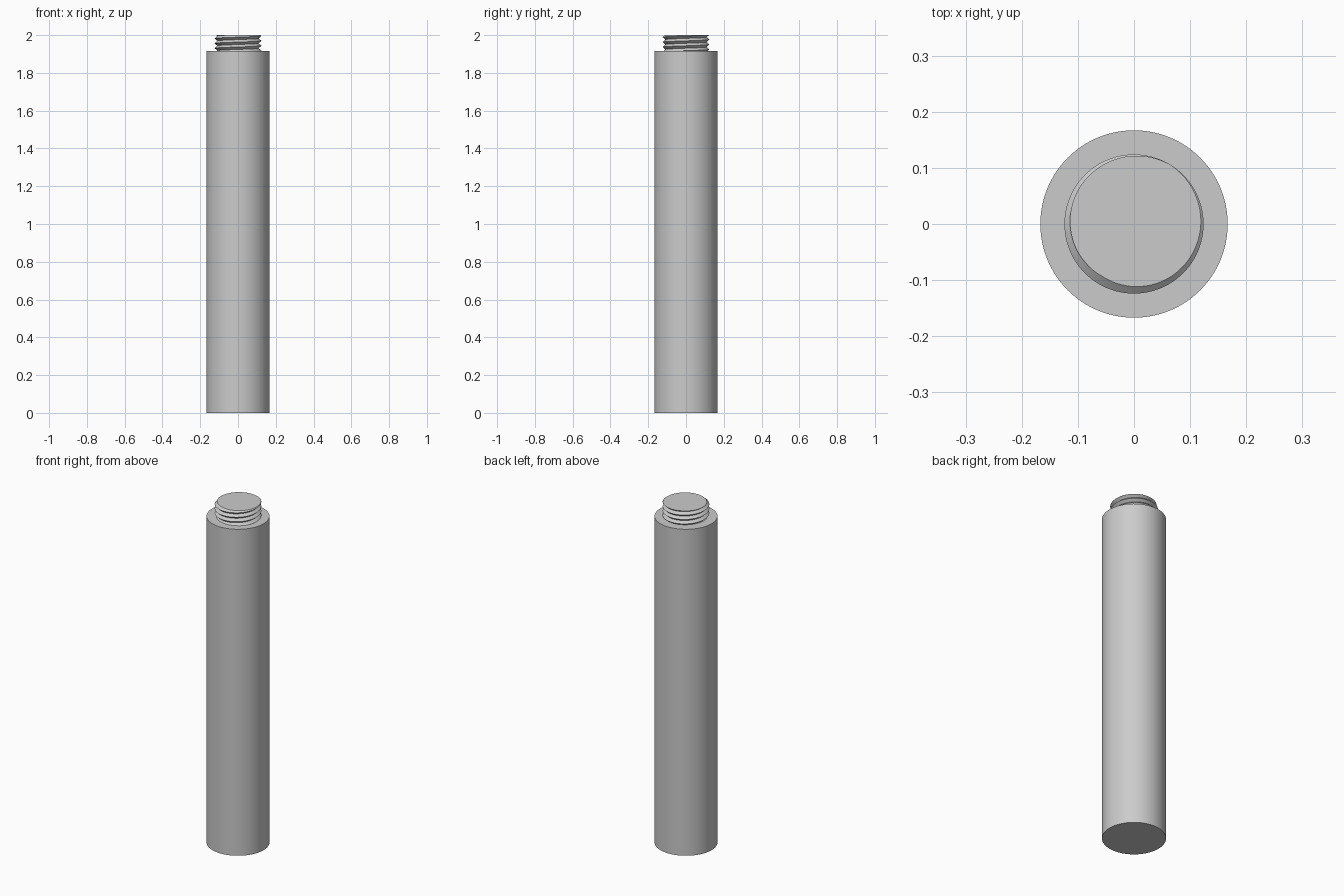
import bpy, bmesh, math

if "Cube" in bpy.data.objects:
    bpy.data.objects.remove(bpy.data.objects["Cube"], do_unlink=True)

BODY_R, BODY_TOP, TOP = 0.167, 1.915, 2.0
CREST, ROOT, PITCH = 0.124, 0.109, 0.026
SEGS = 96
CREST_ANGLE = math.radians(60)   # where a crest meets the top face

steel = bpy.data.materials.new("grey steel")
steel.use_nodes = True
colour = (0.6, 0.6, 0.6, 1)
steel.diffuse_color = colour
steel.node_tree.nodes["Principled BSDF"].inputs["Base Color"].default_value = colour


def finish(obj, name, angle):
    obj.name = name
    obj.data.materials.append(steel)
    bpy.ops.object.select_all(action="DESELECT")
    obj.select_set(True)
    bpy.context.view_layer.objects.active = obj
    bpy.ops.object.shade_smooth_by_angle(angle=math.radians(angle))


# Plain round bar
bpy.ops.mesh.primitive_cylinder_add(vertices=SEGS, radius=BODY_R, depth=BODY_TOP,
                                    location=(0, 0, BODY_TOP / 2))
finish(bpy.context.object, "bar", 30)


# Threaded stud: a V-shaped right-hand helix trimmed flat at both ends
def thread_radius(angle, z):
    turn = (z - TOP) / PITCH - (angle - CREST_ANGLE) / math.tau
    return CREST - (CREST - ROOT) * 2 * abs(turn - round(turn))


def thread_point(angle, half_turn):
    z = TOP + PITCH * (half_turn / 2 + (angle - CREST_ANGLE) / math.tau)
    z = min(max(z, BODY_TOP), TOP)
    r = thread_radius(angle, z)
    return (r * math.cos(angle), r * math.sin(angle), z)


bm = bmesh.new()
half_turns = range(-2 * math.ceil((TOP - BODY_TOP) / PITCH) - 4, 5)
columns = []
for i in range(SEGS + 1):
    a = math.tau * i / SEGS
    columns.append([bm.verts.new(thread_point(a, h)) for h in half_turns])
for left, right in zip(columns, columns[1:]):
    for k in range(len(left) - 1):
        bm.faces.new((left[k], right[k], right[k + 1], left[k + 1]))
bmesh.ops.remove_doubles(bm, verts=bm.verts, dist=0.00005)
bmesh.ops.dissolve_degenerate(bm, dist=0.00001, edges=bm.edges)

# Flat end faces of the stud
for level in (BODY_TOP, TOP):
    rim = [e for e in bm.edges if e.is_boundary
           and all(abs(v.co.z - level) < 0.0001 for v in e.verts)]
    bmesh.ops.holes_fill(bm, edges=rim, sides=0)
bmesh.ops.recalc_face_normals(bm, faces=bm.faces)
mesh = bpy.data.meshes.new("threaded_stud")
bm.to_mesh(mesh)
bm.free()
stud = bpy.data.objects.new("threaded_stud", mesh)
bpy.context.collection.objects.link(stud)
finish(stud, "threaded_stud", 30)
